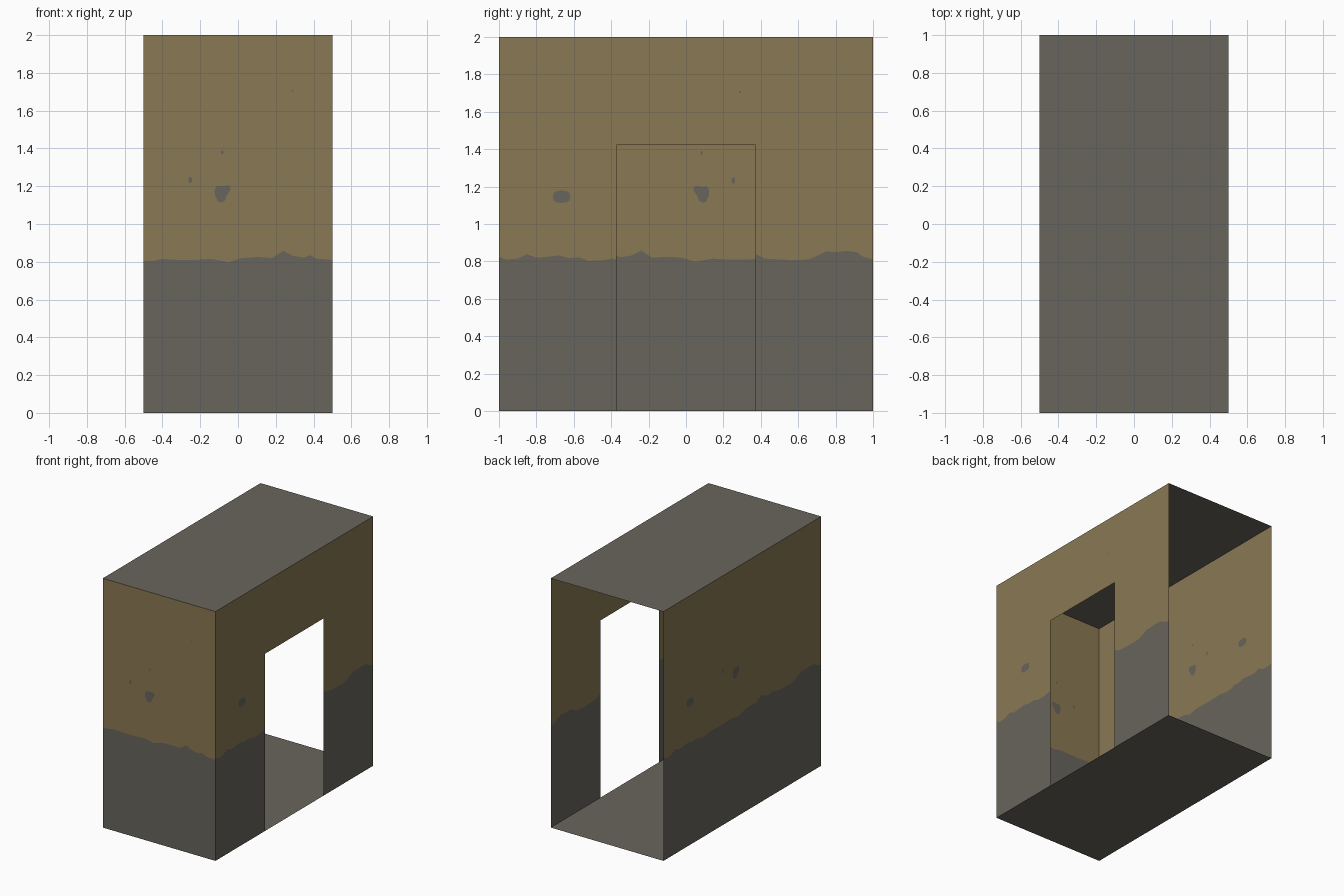
import bpy, bmesh, math
from mathutils import Vector

if "Cube" in bpy.data.objects:
    bpy.data.objects.remove(bpy.data.objects["Cube"])


def material(name, rgb):
    lin = [((c / 255 + 0.055) / 1.055) ** 2.4 for c in rgb]
    m = bpy.data.materials.new(name)
    m.diffuse_color = (*lin, 1)
    m.use_nodes = True
    m.node_tree.nodes["Principled BSDF"].inputs["Base Color"].default_value = m.diffuse_color
    return m


plaster = material("tan_plaster", (138, 120, 83))
concrete = material("grey_concrete", (104, 101, 93))

W, L, H = 0.5, 1.0, 2.0          # half width, half length, height
DOOR_W, DOOR_H = 0.372, 1.422    # doorway half width, height

# Ragged paint line, as (distance along wall, height)
LINE = [(-1, .825), (-.96, .81), (-.9, .815), (-.85, .838), (-.8, .82), (-.74, .825),
        (-.68, .832), (-.63, .818), (-.57, .822), (-.52, .803), (-.45, .805), (-.4, .815),
        (-.32, .81), (-.22, .81), (-.14, .815), (-.05, .798), (.02, .82), (.1, .825),
        (.18, .82), (.24, .858), (.29, .832), (.35, .822), (.38, .835), (.42, .815),
        (.5, .81), (.6, .807), (.66, .812), (.7, .83), (.75, .853), (.8, .85),
        (.86, .856), (.91, .85), (.95, .825), (1, .81)]

# Chips in the plaster, as outlines around a centre
BIG_CHIP = [(-.045, .205), (-.04, .18), (-.06, .15), (-.068, .125), (-.085, .115),
            (-.105, .117), (-.122, .15), (-.124, .175), (-.115, .2), (-.085, .2)]
BIG_CHIP = [(u, z + 1) for u, z in BIG_CHIP]


def oval(u, z, ru, rz, n=10, power=1.0):
    pts = []
    for i in range(n):
        a = 2 * math.pi * i / n
        c, s = math.cos(a), math.sin(a)
        pts.append((u + ru * math.copysign(abs(c) ** power, c),
                    z + rz * math.copysign(abs(s) ** power, s)))
    return pts


CHIPS = [BIG_CHIP, oval(-.665, 1.146, .047, .033, 12, .75), oval(-.253, 1.233, .01, .017),
         oval(-.083, 1.38, .007, .011), oval(.288, 1.705, .006, .006)]


def line_height(u):
    for (u0, z0), (u1, z1) in zip(LINE, LINE[1:]):
        if u0 <= u <= u1:
            return z0 + (z1 - z0) * (u - u0) / (u1 - u0)
    return LINE[-1][1]


def finish(name, bm):
    me = bpy.data.meshes.new(name)
    bm.to_mesh(me)
    bm.free()
    me.materials.append(plaster)
    me.materials.append(concrete)
    ob = bpy.data.objects.new(name, me)
    bpy.context.collection.objects.link(ob)


def face(bm, pts, mat):
    bm.faces.new([bm.verts.new(p) for p in pts]).material_index = mat


# Single-sheet wall: origin + u * along + z * up, grey below the line and tan above
def wall(name, origin, along, half, door=False):
    o, d = Vector(origin), Vector(along)
    n = d.cross(Vector((0, 0, 1)))

    def at(u, z):
        return o + d * u + Vector((0, 0, z))

    bm = bmesh.new()
    spans = [(-half, -DOOR_W), (DOOR_W, half)] if door else [(-half, half)]
    for a, b in spans:
        us = [a] + [u for u, _ in LINE if a < u < b] + [b]
        for u0, u1 in zip(us, us[1:]):
            z0, z1 = line_height(u0), line_height(u1)
            face(bm, [at(u0, 0), at(u1, 0), at(u1, z1), at(u0, z0)], 1)
            face(bm, [at(u0, z0), at(u1, z1), at(u1, H), at(u0, H)], 0)
    if door:
        face(bm, [at(-DOOR_W, DOOR_H), at(DOOR_W, DOOR_H), at(DOOR_W, H), at(-DOOR_W, H)], 0)
    bmesh.ops.remove_doubles(bm, verts=bm.verts, dist=1e-5)
    finish(name, bm)

    # Chips: very thin plates showing on both sides of the sheet
    bm = bmesh.new()
    for chip in CHIPS:
        u = sum(p[0] for p in chip) / len(chip)
        if abs(u) > half or (door and abs(u) < DOOR_W and chip[0][1] < DOOR_H):
            continue
        for side in (1, -1):
            pts = [at(*p) + n * (0.0015 * side) for p in chip]
            # outlines may run either way round: orient by the resulting normal
            area = sum(p[0] * q[1] - q[0] * p[1] for p, q in zip(chip, chip[1:] + chip[:1]))
            face(bm, pts if area * side > 0 else pts[::-1], 1)
    finish(name + "_chips", bm)


wall("front_wall", (0, -L, 0), (1, 0, 0), W)
wall("right_wall", (W, 0, 0), (0, 1, 0), L, door=True)
wall("left_wall", (-W, 0, 0), (0, -1, 0), L)

# Floor and roof sheets; the back stays open
for name, z in (("floor", 0), ("roof", H)):
    bm = bmesh.new()
    face(bm, [(-W, -L, z), (W, -L, z), (W, L, z), (-W, L, z)], 1)
    finish(name, bm)
